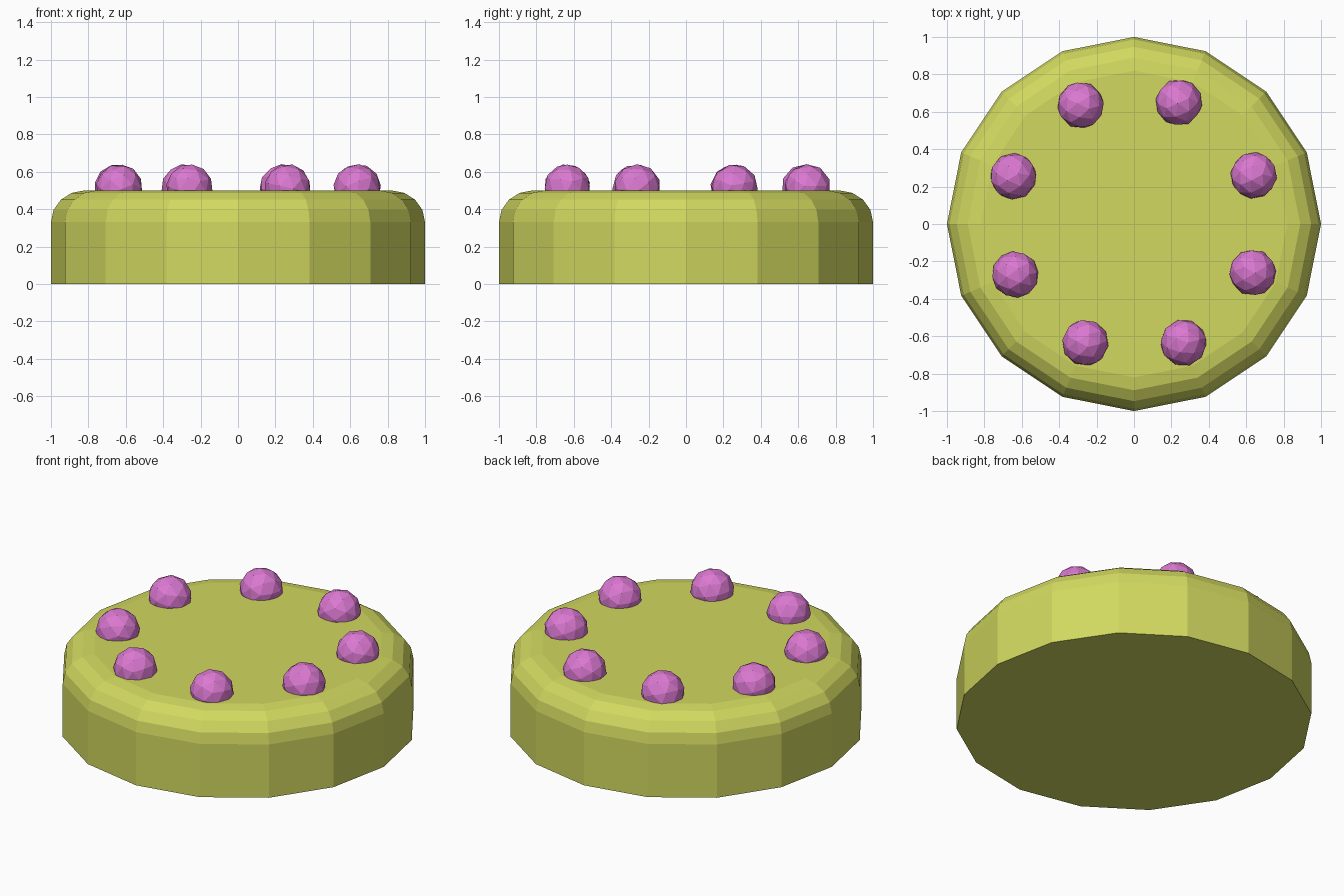
import bpy, bmesh, math, random
from mathutils import Matrix, Euler

random.seed(4)
cube = bpy.data.objects.get("Cube")
if cube:
    bpy.data.objects.remove(cube, do_unlink=True)


def material(name, color):
    m = bpy.data.materials.new(name)
    m.use_nodes = True
    m.diffuse_color = (*color, 1)
    m.node_tree.nodes["Principled BSDF"].inputs["Base Color"].default_value = (*color, 1)
    return m


def finish(name, bm, mat):
    bmesh.ops.recalc_face_normals(bm, faces=bm.faces)
    me = bpy.data.meshes.new(name)
    bm.to_mesh(me)
    bm.free()
    me.materials.append(mat)
    ob = bpy.data.objects.new(name, me)
    bpy.context.collection.objects.link(ob)
    return ob


icing = material("lime_icing", (0.64, 0.69, 0.115))
candy = material("pink_candy", (0.71, 0.19, 0.64))

# Cake body: sixteen-sided drum with a rounded top rim
SIDES, STEPS = 16, 4
profile = [(1, 0)]
for i in range(STEPS + 1):
    a = math.pi / 2 * i / STEPS
    profile.append((0.82 + 0.18 * math.cos(a), 0.33 + 0.17 * math.sin(a)))
bm = bmesh.new()
rings = []
for r, z in profile:
    rings.append([bm.verts.new((r * math.cos(math.tau * k / SIDES),
                                r * math.sin(math.tau * k / SIDES), z))
                  for k in range(SIDES)])
for low, high in zip(rings, rings[1:]):
    for k in range(SIDES):
        n = (k + 1) % SIDES
        bm.faces.new((low[k], low[n], high[n], high[k]))
bm.faces.new(rings[0])
bm.faces.new(rings[-1])
finish("cake_body", bm, icing)

# Candy balls half sunk in a slightly uneven ring on the top
spots = [(0.24, 0.65), (-0.285, 0.635), (-0.645, 0.255), (-0.635, -0.27),
         (-0.26, -0.635), (0.265, -0.635), (0.635, -0.26), (0.64, 0.26)]
for i, (x, y) in enumerate(spots, 1):
    bm = bmesh.new()
    turn = Euler([random.uniform(0, math.tau) for _ in range(3)]).to_matrix().to_4x4()
    bmesh.ops.create_icosphere(bm, subdivisions=2, radius=0.125,
                               matrix=Matrix.Translation((x, y, 0.516)) @ turn)
    finish(f"candy_ball_{i}", bm, candy)
